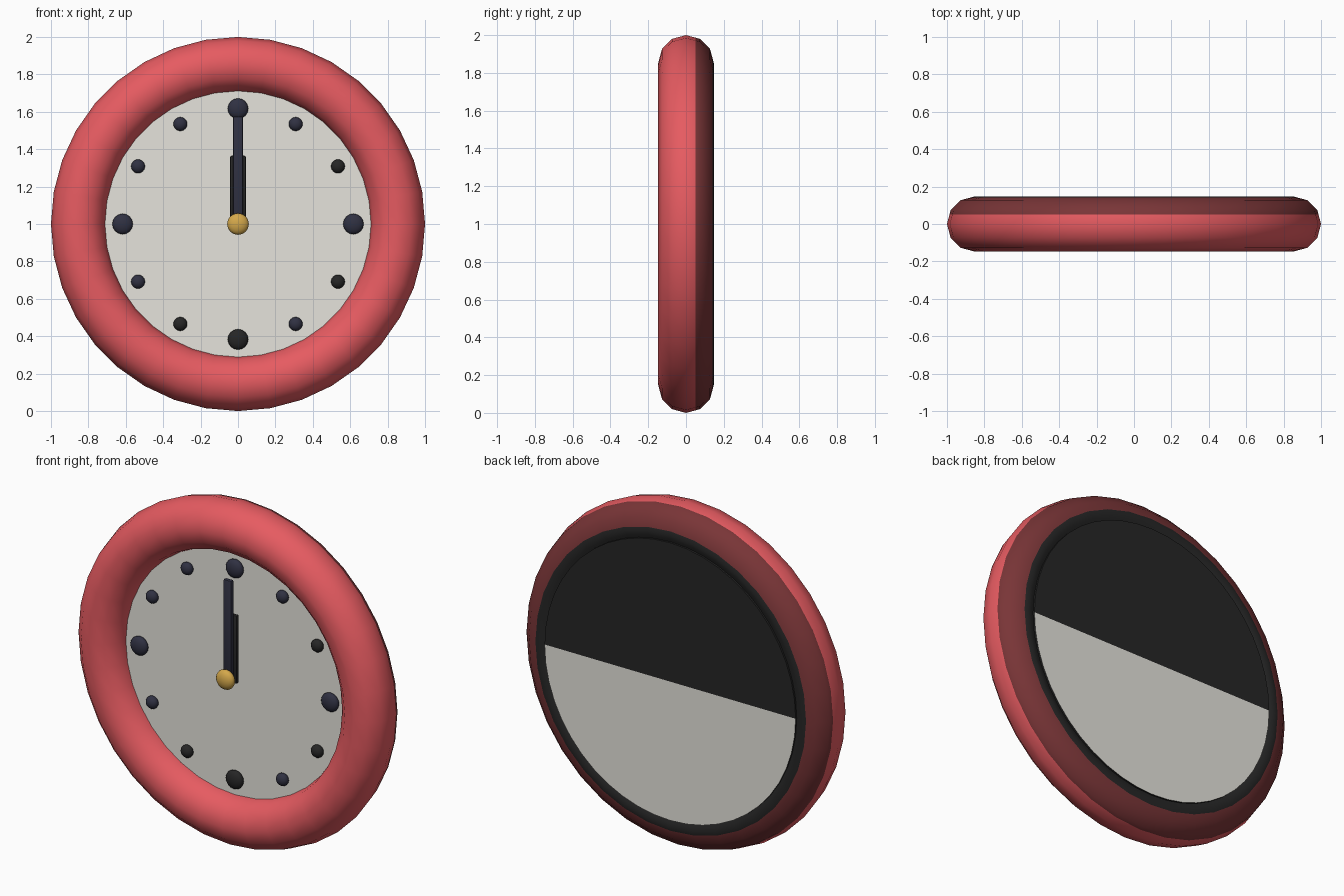
import bpy
import bmesh
from math import sin, cos, pi, radians, hypot
from mathutils import Matrix

cube = bpy.data.objects.get("Cube")
if cube:
    bpy.data.objects.remove(cube, do_unlink=True)


def linear(c):
    c /= 255
    return c / 12.92 if c <= 0.04045 else ((c + 0.055) / 1.055) ** 2.4


def material(name, *rgb):
    mat = bpy.data.materials.new(name)
    mat.use_nodes = True
    color = [linear(c) for c in rgb] + [1]
    mat.diffuse_color = color
    mat.node_tree.nodes["Principled BSDF"].inputs["Base Color"].default_value = color
    return mat


RED = material("red", 230, 91, 97)
DARK_RED = material("dark red", 121, 53, 55)
BLACK = material("black", 38, 38, 38)
NAVY = material("navy", 48, 49, 66)
CREAM = material("cream", 230, 228, 220)
GOLD = material("gold", 212, 168, 75)

CENTER = 1.0
UPRIGHT = Matrix.Rotation(pi / 2, 4, 'X')


def finish(name, bm, mats, rule=None, angle=40):
    """Turn a bmesh into a shaded object, colouring faces by a rule."""
    if rule:
        for f in bm.faces:
            f.material_index = rule(f)
    bmesh.ops.recalc_face_normals(bm, faces=bm.faces)
    mesh = bpy.data.meshes.new(name)
    bm.to_mesh(mesh)
    bm.free()
    for m in mats:
        mesh.materials.append(m)
    obj = bpy.data.objects.new(name, mesh)
    bpy.context.collection.objects.link(obj)
    bpy.ops.object.select_all(action='DESELECT')
    obj.select_set(True)
    bpy.context.view_layer.objects.active = obj
    bpy.ops.object.shade_smooth_by_angle(angle=radians(angle))
    return obj


def cut(bm, co, no):
    bmesh.ops.bisect_plane(bm, geom=bm.verts[:] + bm.edges[:] + bm.faces[:],
                           plane_co=co, plane_no=no)


def button(name, x, y, z, radius, depth, mat):
    """Flattened ball facing the front."""
    bm = bmesh.new()
    bmesh.ops.create_uvsphere(bm, u_segments=16, v_segments=10, radius=1)
    bmesh.ops.transform(bm, verts=bm.verts, matrix=Matrix.Translation((x, y, z))
                        @ Matrix.Diagonal((radius, depth, radius, 1)) @ UPRIGHT)
    return finish(name, bm, [mat], angle=60)


def hand(name, width, bottom, top, y, thickness, mat):
    """Bar with softened edges."""
    bm = bmesh.new()
    bmesh.ops.create_cube(bm, size=1)
    bmesh.ops.transform(bm, verts=bm.verts,
                        matrix=Matrix.Translation((0, y, (bottom + top) / 2))
                        @ Matrix.Diagonal((width, thickness, top - bottom, 1)))
    bmesh.ops.bevel(bm, geom=bm.edges[:], offset=0.008, segments=2,
                    profile=0.5, affect='EDGES')
    return finish(name, bm, [mat])


# Round frame: a ring profile spun around the face
MAJOR, MINOR = 0.853, 0.147
bm = bmesh.new()
profile = [bm.verts.new((MAJOR + MINOR * cos(a), MINOR * sin(a), 0))
           for a in (i * pi / 6 for i in range(12))]
loop = [bm.edges.new((profile[i - 1], profile[i])) for i in range(12)]
bmesh.ops.spin(bm, geom=profile + loop, cent=(0, 0, 0), axis=(0, 1, 0),
               angle=2 * pi, steps=36, use_duplicate=False)
bmesh.ops.remove_doubles(bm, verts=bm.verts, dist=0.0005)
bmesh.ops.translate(bm, verts=bm.verts, vec=(0, 0, CENTER))
cut(bm, (0, 0.05, 0), (0, 1, 0))
cut(bm, (0, 0.141, 0), (0, 1, 0))


def frame_color(face):
    c = face.calc_center_median()
    if c.y < 0.05:
        return 0
    inner = hypot(c.x, c.z - CENTER) < MAJOR - 0.005
    return 2 if inner or c.y > 0.141 else 1


finish("frame", bm, [RED, DARK_RED, BLACK], frame_color, angle=60)

# Dial: a thick disc whose back is split into a dark and a light half
FRONT, BACK = -0.02, 0.147
bm = bmesh.new()
bmesh.ops.create_cone(bm, cap_ends=True, segments=48, radius1=0.812,
                      radius2=0.812, depth=BACK - FRONT)
bmesh.ops.transform(bm, verts=bm.verts, matrix=Matrix.Translation(
    (0, (FRONT + BACK) / 2, CENTER)) @ UPRIGHT)
cut(bm, (0, 0, CENTER), (0, 0, 1))


def dial_color(face):
    c = face.calc_center_median()
    if c.y < FRONT + 0.001:
        return 0
    return 0 if c.y > BACK - 0.001 and c.z < CENTER else 1


finish("dial", bm, [CREAM, BLACK], dial_color)

# Hour markers: larger at the quarters
for hour in range(1, 13):
    a = hour * pi / 6
    radius = 0.055 if hour % 3 == 0 else 0.037
    mat = BLACK if hour in (2, 4, 6, 7) else NAVY
    button(f"hour_marker_{hour}", 0.617 * sin(a), -0.03,
           CENTER + 0.617 * cos(a), radius, 0.028, mat)

# Hands and centre cap
hand("hour_hand", 0.083, 0.965, 1.365, -0.06, 0.026, BLACK)
hand("minute_hand", 0.053, 0.97, 1.575, -0.088, 0.026, NAVY)
button("center_cap", 0, -0.115, CENTER, 0.058, 0.032, GOLD)
